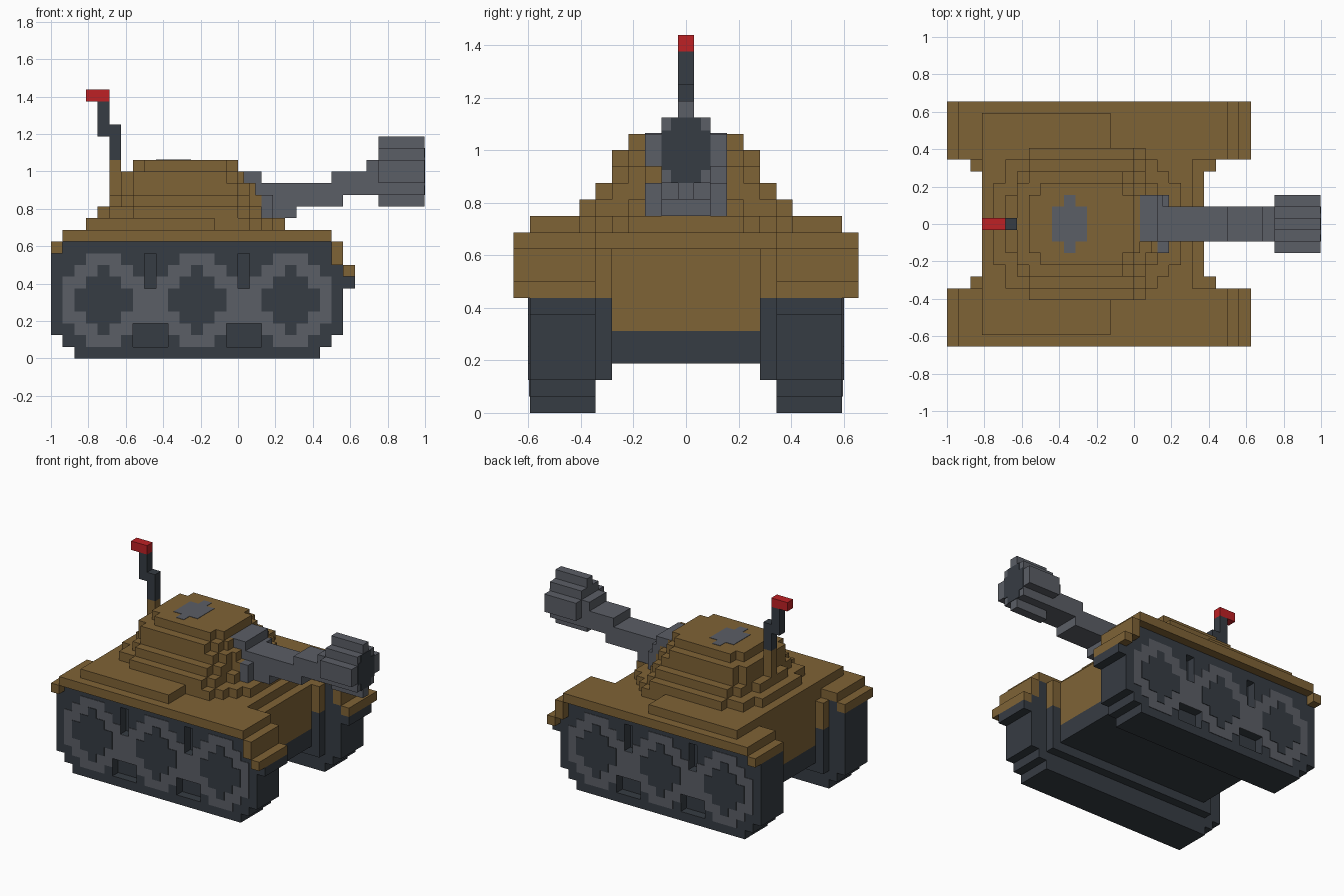
import bpy, bmesh

if "Cube" in bpy.data.objects:
    bpy.data.objects.remove(bpy.data.objects["Cube"], do_unlink=True)

U = 1 / 16      # one block; 32 blocks span the length


def material(name, rgb):
    lin = [((c / 255 + 0.055) / 1.055) ** 2.4 for c in rgb] + [1.0]
    m = bpy.data.materials.new(name)
    m.use_nodes = True
    m.diffuse_color = lin
    m.node_tree.nodes["Principled BSDF"].inputs["Base Color"].default_value = lin
    return m


TAN = material("tan_armour", (127, 99, 54))
DARK = material("dark_steel", (54, 60, 67))
GREY = material("grey_metal", (91, 94, 102))
RED = material("red_tip", (190, 33, 37))


def part(name, mat, boxes, mirror=False):
    """Blocks (x0, x1, y0, y1, z0, z1) joined into one object; x counts from the rear."""
    bm = bmesh.new()
    for x0, x1, y0, y1, z0, z1 in boxes:
        for s in ((1, -1) if mirror else (1,)):
            vs = bmesh.ops.create_cube(bm, size=1)["verts"]
            for v in vs:
                v.co.x = (x1 if v.co.x > 0 else x0) * U - 1
                v.co.y = (y1 if v.co.y * s > 0 else y0) * U * s
                v.co.z = (z1 if v.co.z > 0 else z0) * U
    bmesh.ops.recalc_face_normals(bm, faces=bm.faces)
    me = bpy.data.meshes.new(name)
    bm.to_mesh(me)
    bm.free()
    me.materials.append(mat)
    ob = bpy.data.objects.new(name, me)
    bpy.context.collection.objects.link(ob)
    return ob


def layer(z0, z1, *spans):
    """Stepped layer: each span is (x0, x1, half width)."""
    return [(a, b, -h, h, z0, z1) for a, b, h in spans]


# Hull
part("hull_belly", DARK, layer(3, 5, (3, 22, 4.5)))
part("hull", TAN, layer(5, 9, (3, 22, 4.5)) + layer(9, 11, (3, 21, 5.5))
     + layer(9, 10, (3, 22, 4.5)))

# Tracks: inner body, then an outer skin with notches between the wheels
track = [(2, 23, 5.5, 8.5, 0, 1), (1, 24, 5.5, 8.5, 1, 2), (0, 25, 5.5, 8.5, 2, 8),
         (0, 24, 5.5, 8.5, 8, 9), (1, 24, 5.5, 8.5, 9, 10),
         (25, 26, 5.5, 9.5, 6, 7), (2, 23, 4.5, 5.5, 2, 7)]
skin = {(0, 1): [(2, 23)],
        (1, 2): [(1, 7), (10, 15), (18, 24)],
        (2, 3): [(0, 7), (10, 15), (18, 25)],
        (3, 6): [(0, 25)],
        (6, 8): [(0, 8), (9, 16), (17, 25)],
        (8, 9): [(0, 8), (9, 16), (17, 24)],
        (9, 10): [(1, 24)]}
for (z0, z1), spans in skin.items():
    track += [(a, b, 8.5, 9.5, z0, z1) for a, b in spans]
part("tracks", DARK, track, True)

# Fenders with drooping front and rear lips, and the inner posts
part("fenders", TAN, [(1, 24, 5.5, 10.5, 10, 11), (0, 1, 5.5, 10.5, 9, 10),
                      (24, 25, 5.5, 10.5, 8, 10), (25, 26, 5.5, 10.5, 7, 8),
                      (2, 23, 4.5, 5.5, 7, 10)], True)

# Wheels: grey stepped discs with dark hubs, as thin plates
rims, hubs = [], []
for c in (4.5, 12.5, 20.5):
    for hw, hh in ((1.5, 4), (2.5, 3), (3.5, 2)):
        rims.append((c - hw, c + hw, 9.5, 9.56, 5 - hh, 5 + hh))
    for hw, hh in ((0.5, 3), (1.5, 2), (2.5, 1)):
        hubs.append((c - hw, c + hw, 9.5, 9.62, 5 - hh, 5 + hh))
for c in (8.5, 16.5):
    rims.append((c - 0.5, c + 0.5, 9.5, 9.56, 3, 6))
    rims.append((c - 1.5, c + 1.5, 9.5, 9.56, 3.5, 6))
part("wheel_rims", GREY, rims, True)
part("wheel_hubs", DARK, hubs, True)

# Rear deck plate and stepped turret
part("deck_plate", TAN, layer(11, 12, (3, 14, 9.5)))
part("turret", TAN,
     layer(11, 12, (5, 17, 6.5), (5, 18, 5.5), (5, 19, 4.5), (5, 20, 3.5))
     + layer(12, 13, (4, 18, 3.5), (5, 17, 5.5), (7, 16, 6.5))
     + layer(13, 14, (5, 18, 2.5), (6, 17, 4.5), (7, 16, 5.5))
     + layer(14, 15, (6, 17.5, 2.5), (6, 17, 3.5), (7, 16, 4.5))
     + layer(15, 16, (6, 16.5, 2.5), (6, 16, 3.5), (7, 15, 4.5))
     + layer(16, 17, (7, 16, 2.5), (8, 15, 3.5)))
part("turret_hatch", GREY, layer(17, 17.04, (9, 12, 1.5), (10, 11, 2.5)))

# Gun: mantlet, rising barrel, stepped muzzle
part("gun_mantlet", GREY, [(16, 18, -1.5, 2.5, 15, 16), (17, 18.5, -1.5, 2.5, 14, 15)]
     + layer(12, 14, (18, 19, 2.5)) + layer(12, 15, (18, 20, 1.5))
     + layer(12, 13, (20, 21, 1.5)))
part("gun_barrel", GREY, layer(13, 15, (18, 25, 1.5)) + layer(14, 16, (24, 28, 1.5))
     + layer(14, 17, (27, 28, 1.5)))
part("muzzle", GREY, layer(13, 19, (28, 31.94, 0.5)) + layer(14, 18, (28, 31.94, 1.5))
     + layer(15, 17, (28, 31.94, 2.5)))
part("muzzle_bore", DARK, layer(14, 18, (31.9, 32, 0.9)) + layer(14.8, 17.2, (31.9, 32, 1.5)))

# Antenna
part("antenna_base", TAN, layer(13, 17, (5, 6, 0.5)))
part("antenna", DARK, layer(17, 20, (5, 6, 0.5)) + layer(19, 22, (4, 5, 0.5)))
part("antenna_tip", RED, layer(22, 23, (3, 5, 0.5)))
